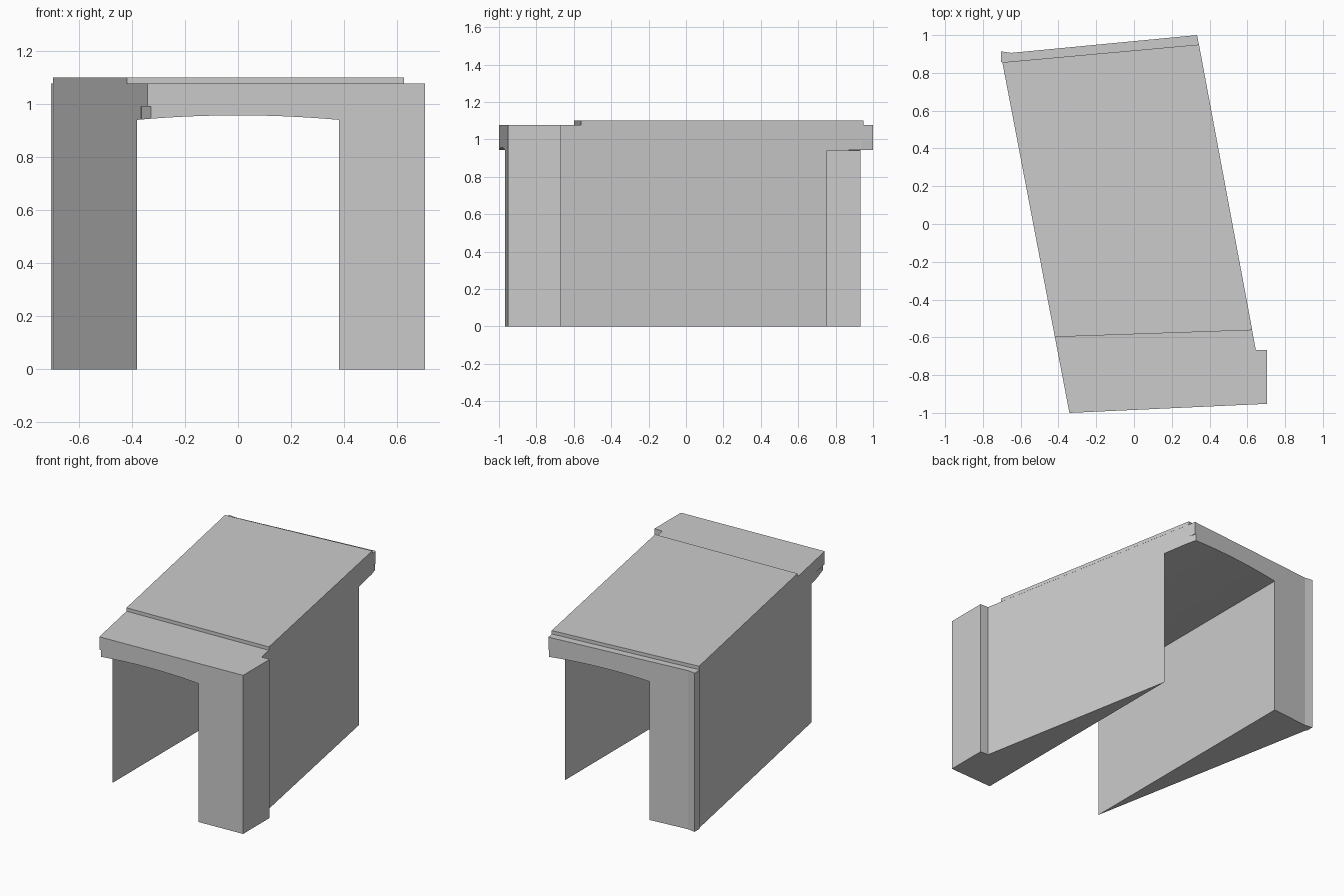
import bpy, bmesh, math
from mathutils import Vector

if "Cube" in bpy.data.objects:
    bpy.data.objects.remove(bpy.data.objects["Cube"])


def prism(name, profile, offset):
    """Extrude a closed 3D profile along an offset vector."""
    bm = bmesh.new()
    base = bm.faces.new([bm.verts.new(p) for p in profile])
    ext = bmesh.ops.extrude_face_region(bm, geom=[base], use_keep_orig=True)
    moved = [g for g in ext["geom"] if isinstance(g, bmesh.types.BMVert)]
    bmesh.ops.translate(bm, verts=moved, vec=Vector(offset))
    bmesh.ops.recalc_face_normals(bm, faces=bm.faces)
    mesh = bpy.data.meshes.new(name)
    bm.to_mesh(mesh)
    bm.free()
    obj = bpy.data.objects.new(name, mesh)
    bpy.context.collection.objects.link(obj)
    return obj


def plan(name, outline, z0, z1):
    return prism(name, [(x, y, z0) for x, y in outline], (0, 0, z1 - z0))


def cut(obj, cutter):
    cutter.hide_render = True
    mod = obj.modifiers.new("cut", 'BOOLEAN')
    mod.operation = 'DIFFERENCE'
    mod.solver = 'EXACT'
    mod.object = cutter
    bpy.context.view_layer.objects.active = obj
    bpy.ops.object.modifier_apply(modifier=mod.name)
    bpy.data.objects.remove(cutter)


# Skewed abutments and deck in one solid, with the corner pilasters
body = plan("skew_bridge_body", [
    (-0.342, -1.0), (0.705, -0.952), (0.705, -0.668), (0.645, -0.668),
    (0.334, 1.0), (-0.65, 0.906), (-0.705, 0.914), (-0.705, 0.86),
    (-0.697, 0.856)], 0, 1.077)

# Straight passage with a shallow arched soffit
half, spring, rise, n = 0.38, 0.94, 0.017, 16
arch = [(-half, -1.2, -0.2)]
for i in range(n + 1):
    t = -1 + 2 * i / n
    arch.append((half * t, -1.2, spring + rise * (1 - t * t)))
arch.append((half, -1.2, -0.2))
cut(body, prism("passage_cutter", arch, (0, 2.4, 0)))

# Small undercuts below the two acute deck corners
for s in (-1, 1):
    tri = [(s * 0.322, s * 1.02), (s * 0.42, s * 1.02),
           (s * 0.42, s * 0.88), (s * 0.363, s * 0.88)]
    cut(body, plan("corner_cutter", tri, 0.9, 0.99))

# Raised road surface between the two edge ledges
plan("raised_deck", [(-0.419, -0.598), (0.626, -0.562),
                     (0.344, 0.95), (-0.697, 0.856)], 1.077, 1.1)
